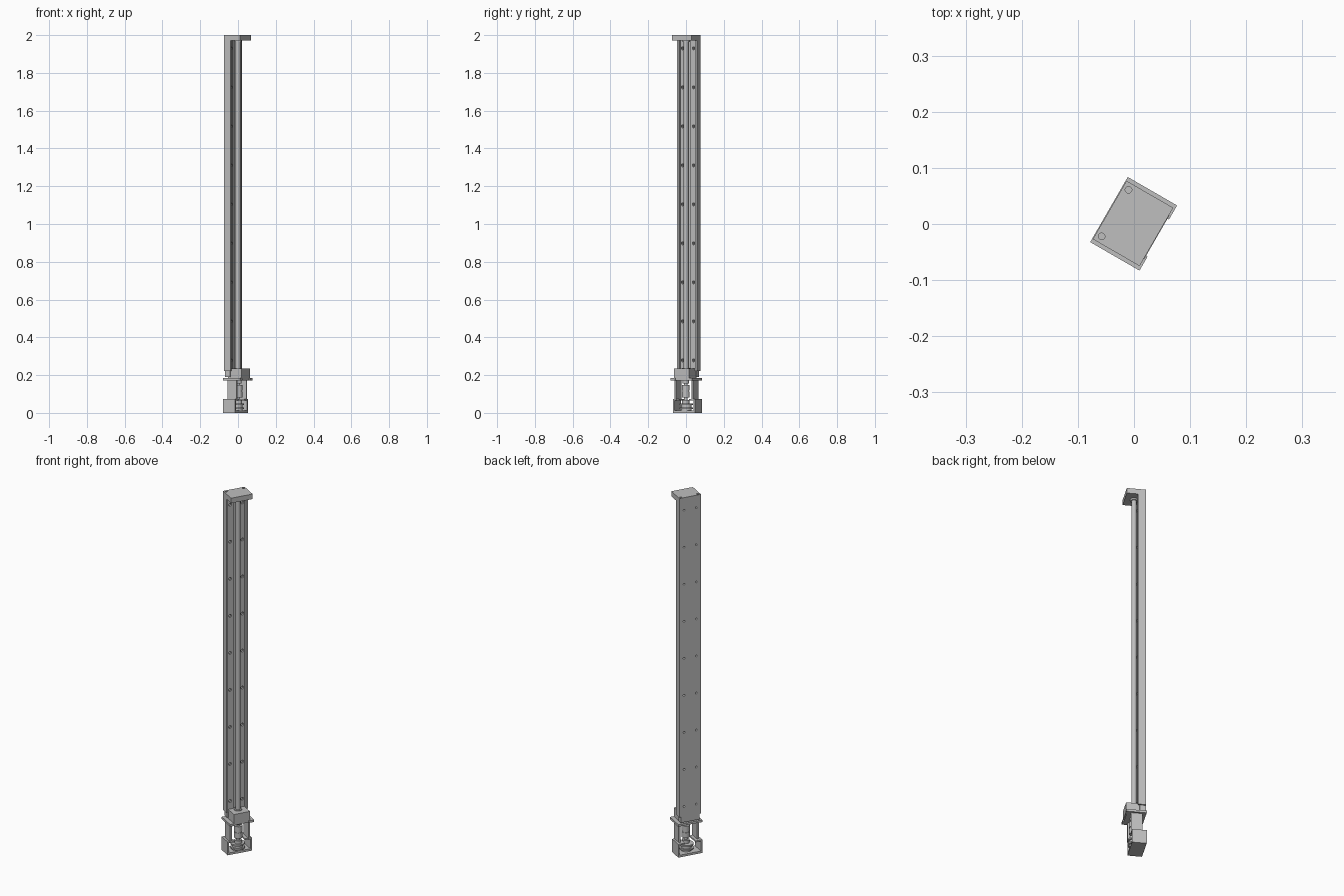
import bpy, bmesh, math
from mathutils import Matrix, Vector

old = bpy.data.objects.get("Cube")
if old:
    bpy.data.objects.remove(old, do_unlink=True)

TURN = math.radians(-30)   # whole unit is turned about z

metal = bpy.data.materials.new("grey metal")
metal.use_nodes = True
metal.diffuse_color = (0.52, 0.52, 0.52, 1)
metal.node_tree.nodes["Principled BSDF"].inputs["Base Color"].default_value = (0.52, 0.52, 0.52, 1)


def finish(name, bm):
    bmesh.ops.recalc_face_normals(bm, faces=bm.faces)
    mesh = bpy.data.meshes.new(name)
    bm.to_mesh(mesh)
    bm.free()
    mesh.materials.append(metal)
    ob = bpy.data.objects.new(name, mesh)
    ob.rotation_euler.z = TURN
    bpy.context.collection.objects.link(ob)
    return ob


def add_box(bm, x, y, z):
    size = Vector((x[1] - x[0], y[1] - y[0], z[1] - z[0]))
    mid = Vector((x[0] + x[1], y[0] + y[1], z[0] + z[1])) / 2
    bmesh.ops.create_cube(bm, size=1, matrix=Matrix.Translation(mid) @ Matrix.Diagonal(size).to_4x4())


def box(name, x, y, z):
    bm = bmesh.new()
    add_box(bm, x, y, z)
    return finish(name, bm)


def extrude(name, outline, z0, z1):
    bm = bmesh.new()
    face = bm.faces.new([bm.verts.new((x, y, z0)) for x, y in outline])
    made = bmesh.ops.extrude_face_region(bm, geom=[face])["geom"]
    verts = [g for g in made if isinstance(g, bmesh.types.BMVert)]
    bmesh.ops.translate(bm, verts=verts, vec=(0, 0, z1 - z0))
    return finish(name, bm)


def add_cylinder(bm, r, mid, length, along_x=False, sides=16):
    m = Matrix.Translation(mid)
    if along_x:
        m = m @ Matrix.Rotation(math.pi / 2, 4, 'Y')
    bmesh.ops.create_cone(bm, cap_ends=True, segments=sides, radius1=r, radius2=r, depth=length, matrix=m)


def cylinder(name, r, x, z0, z1):
    bm = bmesh.new()
    add_cylinder(bm, r, (x, 0, (z0 + z1) / 2), z1 - z0, sides=32)
    ob = finish(name, bm)
    for p in ob.data.polygons:
        p.use_smooth = len(p.vertices) == 4
    return ob


def cut(ob, bm, label):
    cutter = finish(ob.name + "_" + label, bm)
    cutter.hide_render = True
    cutter.hide_viewport = True
    cutter.display_type = 'WIRE'
    mod = ob.modifiers.new(label, 'BOOLEAN')
    mod.object = cutter
    mod.operation = 'DIFFERENCE'
    mod.solver = 'EXACT'


# Channel rail, half profile mirrored across the middle
half = [(-0.05, 0.06), (-0.01, 0.06), (-0.01, 0.05), (-0.03, 0.05),
        (-0.03, 0.045), (-0.021, 0.045), (-0.021, 0.016), (-0.03, 0.016)]
rail = extrude("channel_rail", half + [(x, -y) for x, y in reversed(half)], 0.222, 1.975)

# Bolt holes through the rail, with wider counterbores
holes, counterbores = bmesh.new(), bmesh.new()
for i in range(9):
    for side in (-1, 1):
        y, z = side * 0.034, 0.278 + i * 0.2065
        add_cylinder(holes, 0.005, (-0.03, y, z), 0.06, True)
        add_cylinder(counterbores, 0.008, (-0.019, y, z), 0.02, True)
cut(rail, holes, "bolt_holes")
cut(rail, counterbores, "counterbores")

# End cap with two screw recesses
cap = box("end_cap", (-0.05, 0.046), (-0.06, 0.06), (1.972, 2.0))
recess = bmesh.new()
for side in (-1, 1):
    add_cylinder(recess, 0.006, (-0.039, side * 0.048, 2.0), 0.012)
cut(cap, recess, "screw_recesses")

# Lead screw and its seats
cylinder("lead_screw", 0.013, 0.0, 0.2, 1.98)
cylinder("upper_screw_seat", 0.019, 0.0, 1.963, 1.975)
cylinder("lower_screw_seat", 0.02, 0.0, 0.23, 0.238)

# Bearing block and eared flange
box("bearing_block", (-0.035, 0.047), (-0.045, 0.045), (0.182, 0.234))
box("rail_foot", (-0.05, -0.02), (-0.052, 0.052), (0.19, 0.224))
ears = [(-0.0515, 0.067), (0.05, 0.067), (0.05, 0.038), (0.044, 0.038)]
extrude("eared_flange", ears + [(x, -y) for x, y in reversed(ears)], 0.172, 0.184)

# Coupling housing side plates
bm = bmesh.new()
for side in (-1, 1):
    add_box(bm, (-0.033, 0.024), sorted((side * 0.046, side * 0.056)), (0.068, 0.174))
finish("housing_side_plates", bm)

# Shaft coupling
cylinder("drive_shaft", 0.009, 0.003, 0.012, 0.185)
cylinder("upper_coupling_hub", 0.021, 0.003, 0.118, 0.148)
cylinder("coupling_spider", 0.018, 0.003, 0.112, 0.118)
cylinder("lower_coupling_hub", 0.021, 0.003, 0.082, 0.112)
cylinder("bearing_collar", 0.017, 0.003, 0.155, 0.175)

# Motor bracket: base, uprights and inward lips
bm = bmesh.new()
add_box(bm, (-0.0515, 0.021), (-0.067, 0.067), (0, 0.012))
for side in (-1, 1):
    add_box(bm, (-0.0515, 0.021), sorted((side * 0.059, side * 0.067)), (0.012, 0.074))
    add_box(bm, (-0.0515, 0.021), sorted((side * 0.03, side * 0.059)), (0.066, 0.074))
finish("motor_bracket", bm)

# Pulley inside the bracket
cylinder("pulley_lower_rim", 0.036, -0.004, 0.02, 0.028)
cylinder("pulley_core", 0.028, -0.004, 0.012, 0.048)
cylinder("pulley_upper_rim", 0.036, -0.004, 0.042, 0.05)
cylinder("pulley_hub", 0.019, 0.003, 0.05, 0.068)
